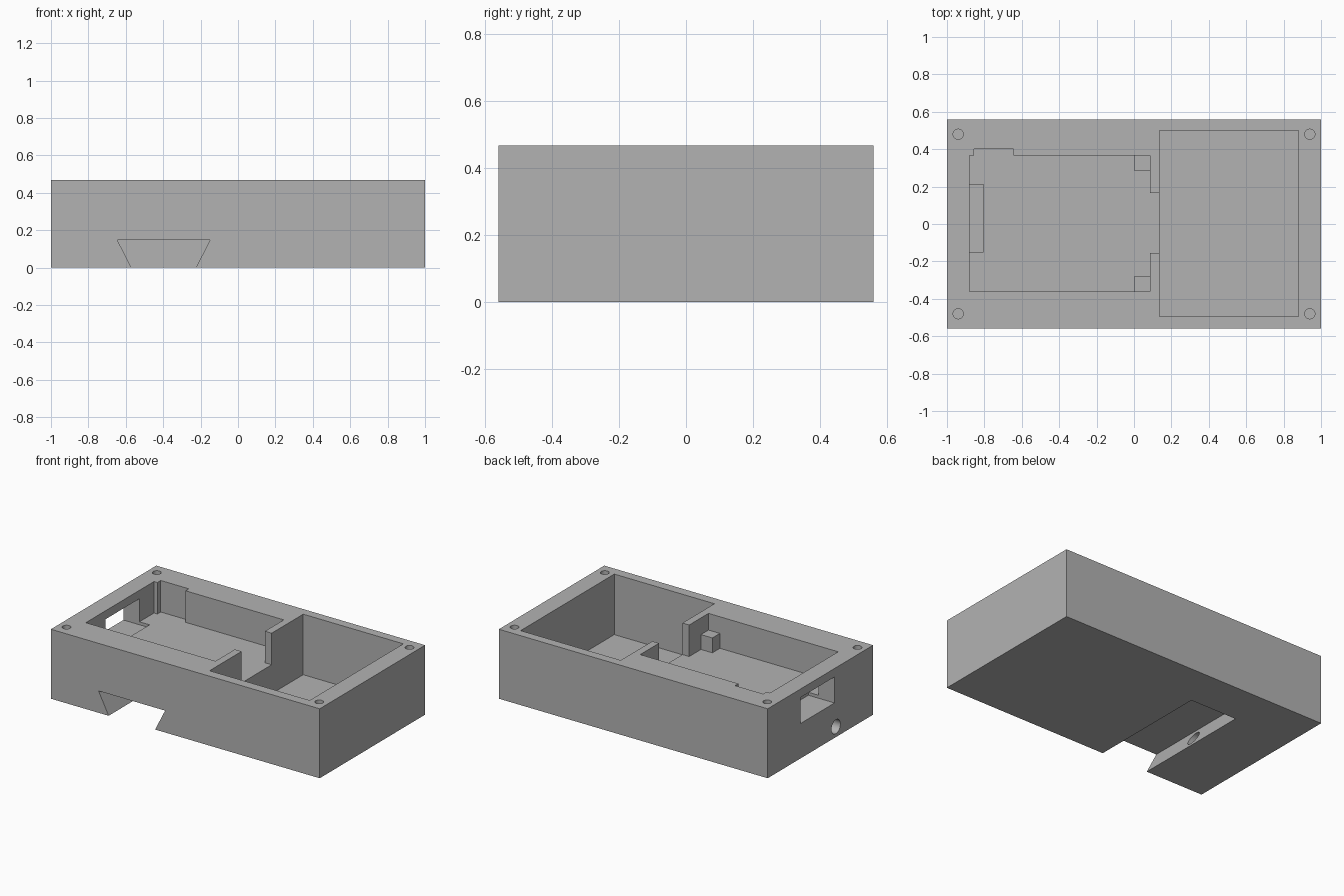
import bpy
import bmesh
from mathutils import Matrix

cube = bpy.data.objects.get("Cube")
if cube:
    bpy.data.objects.remove(cube, do_unlink=True)

HEIGHT = 0.467
FLOOR = 0.255    # floor of the shallow bay
ABOVE = 0.6      # cutters poke out past the rim

grey = bpy.data.materials.new("matte_grey")
grey.use_nodes = True
grey.diffuse_color = (0.45, 0.45, 0.45, 1)
grey.node_tree.nodes["Principled BSDF"].inputs["Base Color"].default_value = grey.diffuse_color


def make_object(name, bm):
    bmesh.ops.recalc_face_normals(bm, faces=bm.faces)
    mesh = bpy.data.meshes.new(name)
    bm.to_mesh(mesh)
    bm.free()
    mesh.materials.append(grey)
    obj = bpy.data.objects.new(name, mesh)
    bpy.context.collection.objects.link(obj)
    return obj


def prism(name, points, offset):
    """Extrude a flat outline along an offset."""
    bm = bmesh.new()
    face = bm.faces.new([bm.verts.new(p) for p in points])
    moved = bmesh.ops.extrude_face_region(bm, geom=[face])["geom"]
    verts = [v for v in moved if isinstance(v, bmesh.types.BMVert)]
    bmesh.ops.translate(bm, verts=verts, vec=offset)
    return make_object(name, bm)


def box(name, x, y, z):
    outline = [(x[0], y[0]), (x[1], y[0]), (x[1], y[1]), (x[0], y[1])]
    return prism(name, [(a, b, z[0]) for a, b in outline], (0, 0, z[1] - z[0]))


def cylinder(name, centre, radius, depth, axis="Z"):
    bm = bmesh.new()
    turn = Matrix.Rotation(1.5707963, 4, "Y") if axis == "X" else Matrix()
    bmesh.ops.create_cone(bm, cap_ends=True, segments=32, radius1=radius, radius2=radius,
                          depth=depth, matrix=Matrix.Translation(centre) @ turn)
    return make_object(name, bm)


def cut(target, cutter):
    mod = target.modifiers.new("cut", "BOOLEAN")
    mod.operation = "DIFFERENCE"
    mod.solver = "EXACT"
    mod.object = cutter
    cutter.hide_render = True
    bpy.context.view_layer.objects.active = target
    bpy.ops.object.modifier_apply(modifier=mod.name)
    bpy.data.objects.remove(cutter, do_unlink=True)


# Solid block of the enclosure
case = box("enclosure_body", (-1, 1), (-0.56, 0.56), (0, HEIGHT))

# Deep bay
cut(case, box("deep_bay_cutter", (0.135, 0.88), (-0.495, 0.5), (0.06, ABOVE)))

# Shallow bay with a wall notch and a passage through the partition
bay = [(-0.88, -0.36), (0.085, -0.36), (0.085, -0.155), (0.2, -0.155), (0.2, 0.165),
       (0.085, 0.165), (0.085, 0.365), (-0.645, 0.365), (-0.645, 0.4),
       (-0.855, 0.4), (-0.855, 0.365), (-0.88, 0.365)]
cut(case, prism("shallow_bay_cutter", [(x, y, FLOOR) for x, y in bay], (0, 0, ABOVE - FLOOR)))

# Side window, slightly sunk into the bay floor
cut(case, box("window_cutter", (-1.1, -0.805), (-0.15, 0.21), (0.235, 0.41)))

# Dovetail slot from the front, its flanks carried on below the base
dovetail = [(-0.545, -0.05), (-0.645, 0.147), (-0.15, 0.147), (-0.25, -0.05)]
cut(case, prism("dovetail_cutter", [(x, -0.7, z) for x, z in dovetail], (0, 0.97, 0)))

# Round hole from the side into the slot
cut(case, cylinder("side_hole_cutter", (-0.85, -0.165, 0.07), 0.047, 0.56, "X"))

# Screw holes in the corners
for x in (-0.94, 0.94):
    for y in (-0.48, 0.48):
        cut(case, cylinder("screw_hole_cutter", (x, y, HEIGHT), 0.027, 0.4))

# Support posts in the bay corners
box("support_post_front", (0, 0.09), (-0.365, -0.28), (FLOOR - 0.01, 0.355))
box("support_post_back", (0, 0.09), (0.285, 0.37), (FLOOR - 0.01, 0.355))

# Smooth only the round holes
bpy.ops.object.select_all(action="DESELECT")
case.select_set(True)
bpy.context.view_layer.objects.active = case
bpy.ops.object.shade_smooth_by_angle(angle=0.5)
